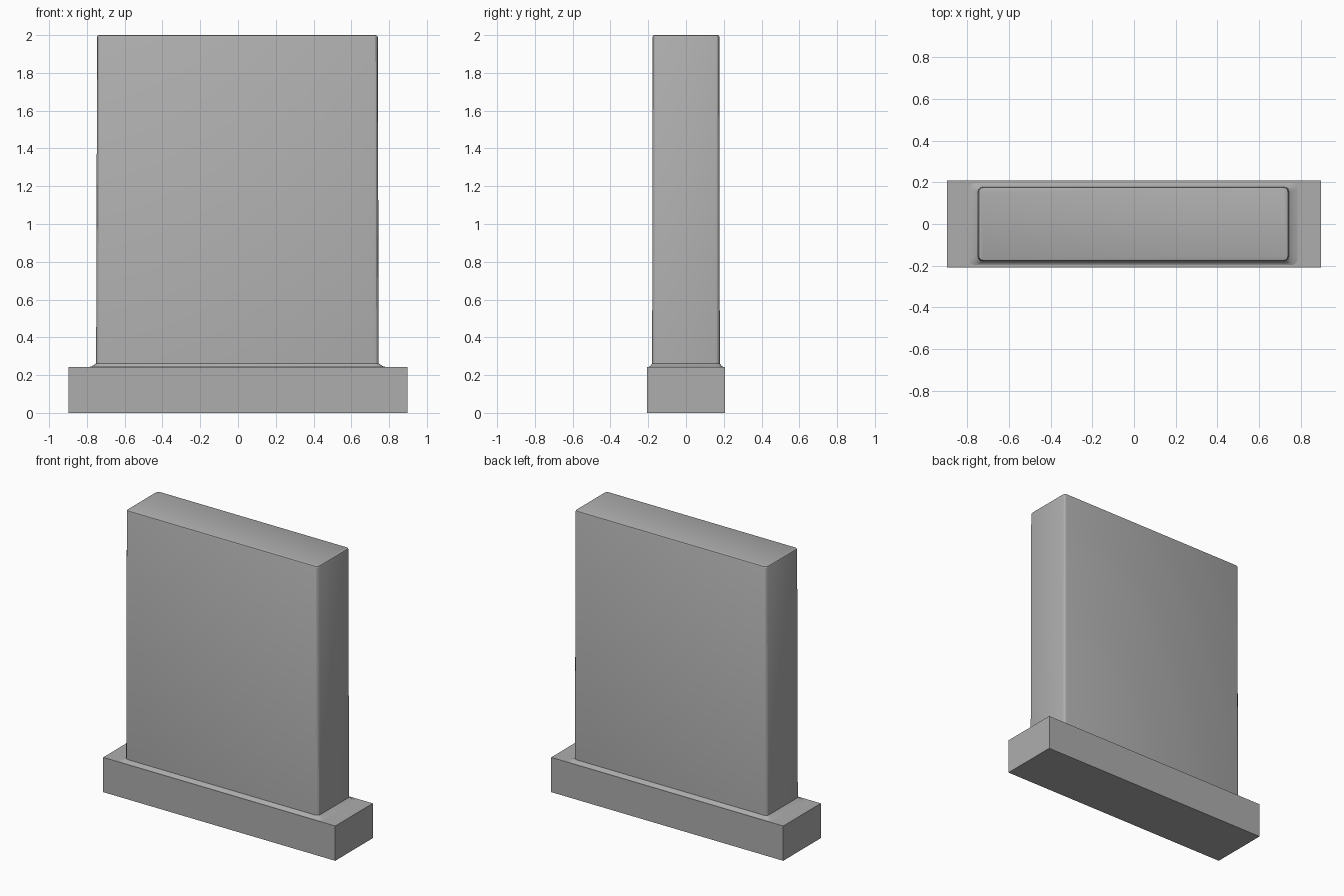
import bpy, bmesh, math

if "Cube" in bpy.data.objects:
    bpy.data.objects.remove(bpy.data.objects["Cube"])

stone = bpy.data.materials.new("grey_stone")
stone.diffuse_color = (0.42, 0.42, 0.42, 1)
stone.use_nodes = True
stone.node_tree.nodes["Principled BSDF"].inputs["Base Color"].default_value = stone.diffuse_color


def ring(bm, z, hx, hy, r, cx=-0.003, steps=3):
    """Rounded rectangle of vertices at height z."""
    verts = []
    for i, (sx, sy) in enumerate([(1, 1), (-1, 1), (-1, -1), (1, -1)]):
        for k in range(steps + 1):
            a = math.pi / 2 * (i + k / steps)
            verts.append(bm.verts.new((cx + sx * (hx - r) + r * math.cos(a),
                                       sy * (hy - r) + r * math.sin(a), z)))
    return verts


def finish(bm, name):
    bmesh.ops.recalc_face_normals(bm, faces=bm.faces)
    mesh = bpy.data.meshes.new(name)
    bm.to_mesh(mesh)
    bm.free()
    mesh.materials.append(stone)
    obj = bpy.data.objects.new(name, mesh)
    bpy.context.collection.objects.link(obj)
    return obj


# Rectangular plinth
bm = bmesh.new()
bmesh.ops.create_cube(bm, size=1)
for v in bm.verts:
    v.co = (v.co.x * 1.794, v.co.y * 0.415, (v.co.z + 0.5) * 0.243)
finish(bm, "plinth")

# Upright slab with rounded corners, softened top and flared foot
bm = bmesh.new()
sections = [(0.24, 0.80, 0.203, 0.03), (0.247, 0.77, 0.19, 0.03),
            (0.262, 0.748, 0.179, 0.025), (1.99, 0.743, 0.177, 0.022),
            (1.997, 0.740, 0.174, 0.020), (2.0, 0.733, 0.167, 0.016)]
rings = [ring(bm, *s) for s in sections]
for low, high in zip(rings, rings[1:]):
    n = len(low)
    for i in range(n):
        j = (i + 1) % n
        bm.faces.new((low[i], low[j], high[j], high[i]))
bm.faces.new(rings[-1])
bm.faces.new(rings[0][::-1])
slab = finish(bm, "upright_slab")
bpy.context.view_layer.objects.active = slab
slab.select_set(True)
bpy.ops.object.shade_smooth_by_angle(angle=math.radians(25))
